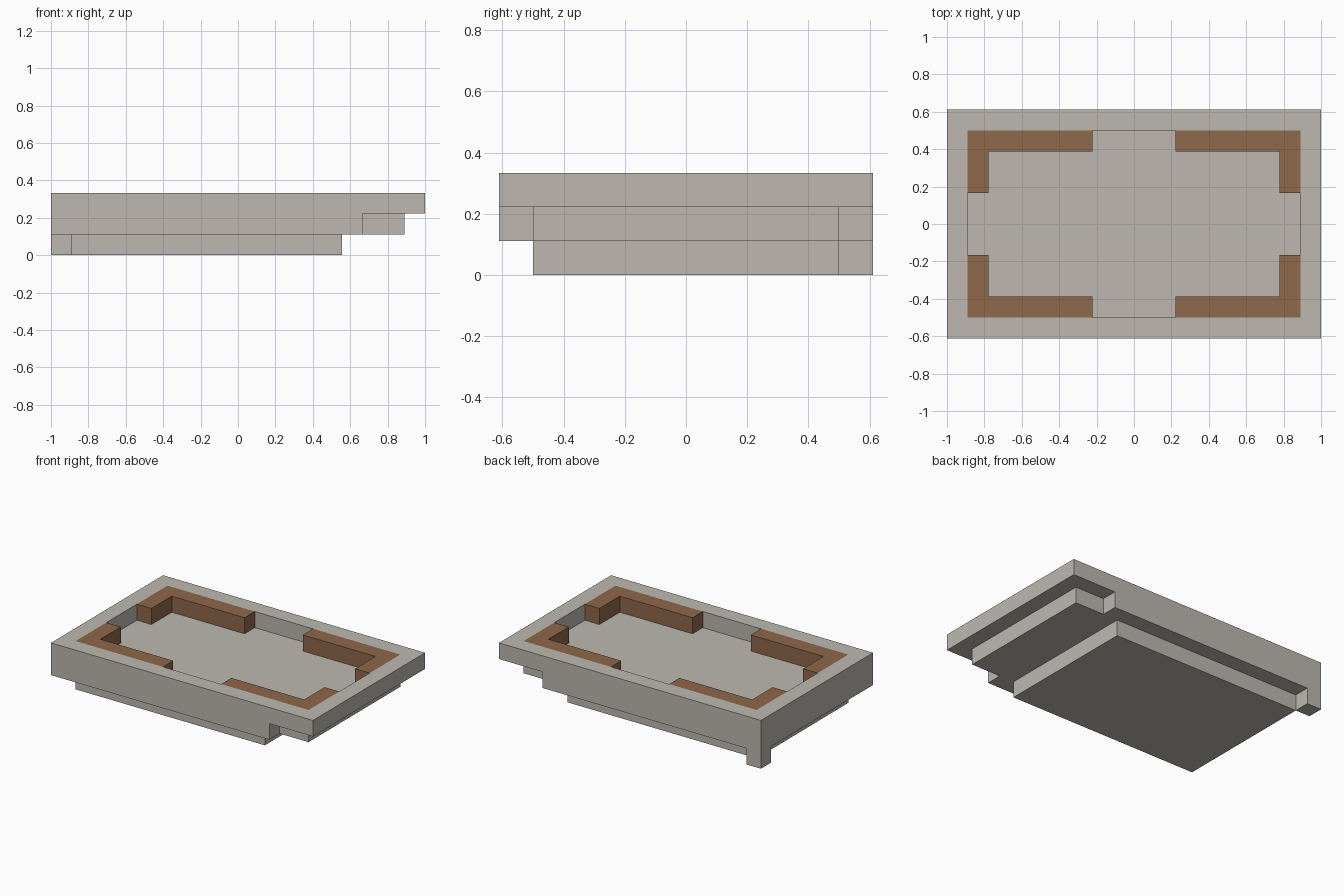
import bpy, bmesh

if "Cube" in bpy.data.objects:
    bpy.data.objects.remove(bpy.data.objects["Cube"])

U = 1 / 9  # grid module


def material(name, rgb):
    m = bpy.data.materials.new(name)
    m.diffuse_color = (*rgb, 1)
    m.use_nodes = True
    m.node_tree.nodes["Principled BSDF"].inputs["Base Color"].default_value = m.diffuse_color
    return m


STONE = material("pale stone", (0.51, 0.48, 0.435))
BROWN = material("warm brown", (0.275, 0.14, 0.072))


def finish(bm, name, mat):
    bmesh.ops.recalc_face_normals(bm, faces=bm.faces)
    me = bpy.data.meshes.new(name)
    bm.to_mesh(me)
    bm.free()
    me.materials.append(mat)
    ob = bpy.data.objects.new(name, me)
    bpy.context.collection.objects.link(ob)
    return ob


def extrude_up(bm, faces, height):
    ret = bmesh.ops.extrude_face_region(bm, geom=faces)
    top = [v for v in ret["geom"] if isinstance(v, bmesh.types.BMVert)]
    bmesh.ops.translate(bm, verts=top, vec=(0, 0, height * U))


def prism(name, outline, z, height, mat):
    bm = bmesh.new()
    face = bm.faces.new([bm.verts.new((x * U, y * U, z * U)) for x, y in outline])
    extrude_up(bm, [face], height)
    return finish(bm, name, mat)


def rect(x0, x1, y0, y1):
    return [(x0, y0), (x1, y0), (x1, y1), (x0, y1)]


# Raised rim around the recess
bm = bmesh.new()
rings = [[bm.verts.new((x * U, y * U, 2 * U)) for x, y in rect(-a, a, -b, b)]
         for a, b in ((9, 5.5), (8, 4.5))]
sides = []
for i in range(4):
    j = (i + 1) % 4
    sides.append(bm.faces.new((rings[0][i], rings[0][j], rings[1][j], rings[1][i])))
extrude_up(bm, sides, 1)
finish(bm, "rim", STONE)

# Floor slab with notched right-hand corners
prism("floor_slab", [(-9, -5.5), (6, -5.5), (6, -4.5), (8, -4.5),
                     (8, 4.5), (6, 4.5), (6, 5.5), (-9, 5.5)], 1, 1, STONE)

# Bottom plate and the foot at the back left corner
prism("bottom_plate", rect(-8, 5, -4.5, 4.5), 0, 1, STONE)
prism("corner_foot", rect(-9, -8, 4.5, 5.5), 0, 1, STONE)

# L-shaped brown blocks in the four inner corners
bracket = [(2, 4.5), (2, 3.5), (7, 3.5), (7, 1.5), (8, 1.5), (8, 4.5)]
for sx, xname in ((-1, "left"), (1, "right")):
    for sy, yname in ((-1, "front"), (1, "back")):
        prism(f"corner_bracket_{yname}_{xname}",
              [(x * sx, y * sy) for x, y in bracket], 2, 1, BROWN)
